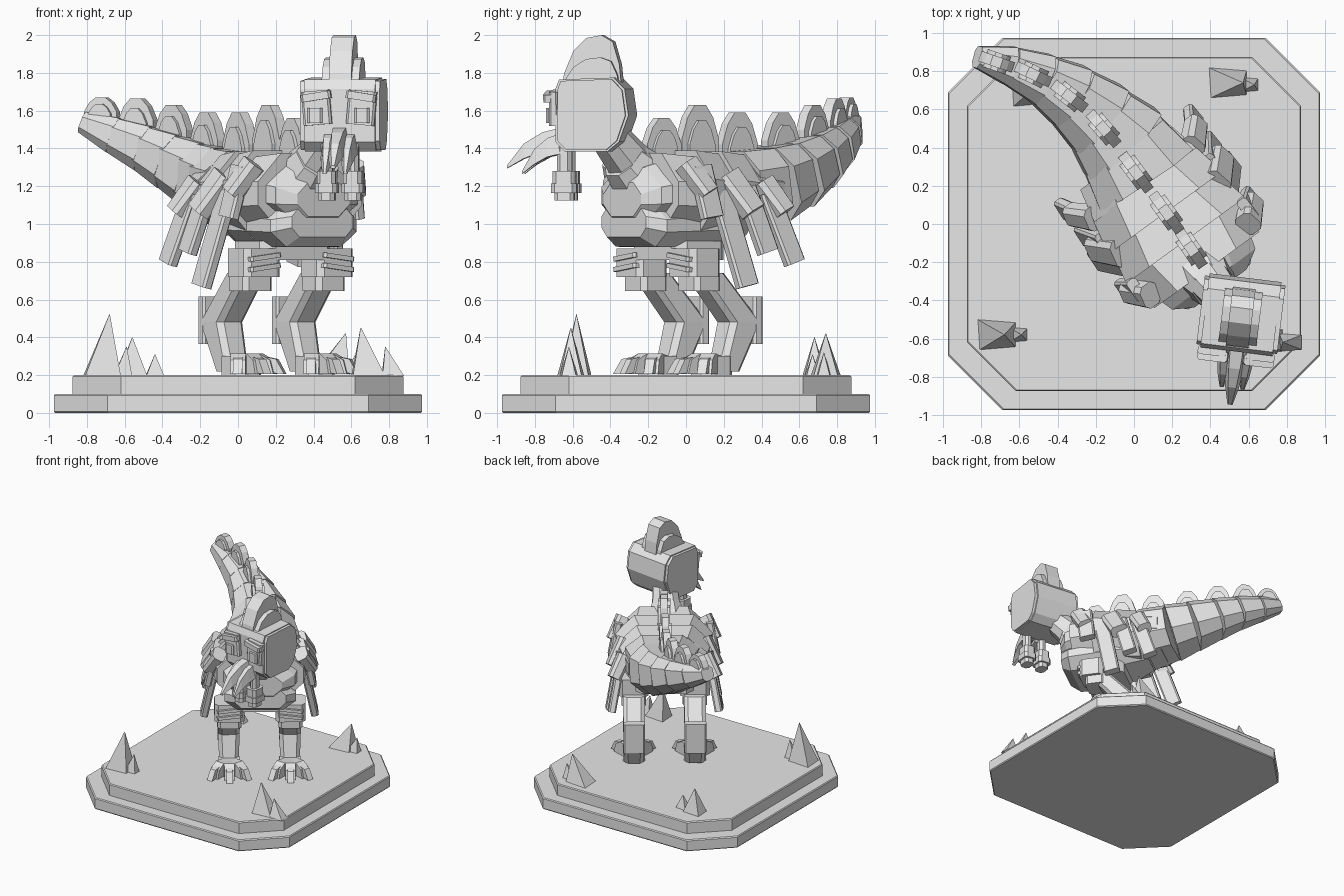
import bpy, bmesh, math
from math import radians, cos, sin, pi
from mathutils import Matrix, Vector

old = bpy.data.objects.get("Cube")
if old:
    bpy.data.objects.remove(old, do_unlink=True)

stone = bpy.data.materials.new("stone_grey")
stone.use_nodes = True
stone.diffuse_color = (0.8, 0.8, 0.8, 1)
stone.node_tree.nodes["Principled BSDF"].inputs["Base Color"].default_value = (0.8, 0.8, 0.8, 1)

WORLD = Matrix()
BODY = Matrix.Translation((0.2, 0.01, 0)) @ Matrix.Rotation(radians(36), 4, 'Z')
HEAD = Matrix.Translation((0.56, -0.48, 1.575)) @ Matrix.Rotation(radians(-7), 4, 'Z')


def loft(name, rings, frame=WORLD):
    """Skin a list of equal-length point rings and cap both ends."""
    bm = bmesh.new()
    loops = [[bm.verts.new(frame @ Vector(p)) for p in ring] for ring in rings]
    n = len(loops[0])
    for a, b in zip(loops, loops[1:]):
        for i in range(n):
            bm.faces.new((a[i], a[(i + 1) % n], b[(i + 1) % n], b[i]))
    bm.faces.new(loops[0])
    bm.faces.new(loops[-1])
    bmesh.ops.recalc_face_normals(bm, faces=bm.faces)
    mesh = bpy.data.meshes.new(name)
    bm.to_mesh(mesh)
    bm.free()
    mesh.materials.append(stone)
    obj = bpy.data.objects.new(name, mesh)
    bpy.context.collection.objects.link(obj)
    return obj


def octagon(w, h, c, d=None):
    """Outline of a w x h half-size rectangle with cut corners."""
    d = c if d is None else d
    return [(w, -h + d), (w, h - d), (w - c, h), (-w + c, h),
            (-w, h - d), (-w, -h + d), (-w + c, -h), (w - c, -h)]


def block(name, pos, size, frame=WORLD, rot=(0, 0, 0), cut=0.012, taper=1.0):
    """Upright cut-corner box; taper scales its bottom end."""
    turn = Matrix.Rotation(radians(rot[2]), 4, 'Z') @ Matrix.Rotation(radians(rot[1]), 4, 'Y') \
        @ Matrix.Rotation(radians(rot[0]), 4, 'X')
    out = octagon(size[0] / 2, size[1] / 2, cut)
    h = size[2] / 2
    return loft(name, [[(x * taper, y * taper, -h) for x, y in out], [(x, y, h) for x, y in out]],
                frame @ Matrix.Translation(pos) @ turn)


def slab(name, outline, half, frame):
    """Side profile of (y, z) points, extruded along x."""
    return loft(name, [[(s * half, y, z) for y, z in outline] for s in (-1, 1)], frame)


def hull_ring(u, w, low, high, cut=0.15):
    mid, h = (low + high) / 2, (high - low) / 2
    return [(x, -u, mid + z) for x, z in octagon(w, h, cut, min(cut, h * 0.7))]


def limb(name, points, frame):
    """Octagonal limb through (x, y, z, half width, half depth) stations."""
    return loft(name, [[(x + a, y + b, z) for a, b in octagon(w, d, 0.03)] for x, y, z, w, d in points], frame)


# Two-tier plinth
for name, half, cut, low, high in (("plinth_lower", 0.975, 0.285, 0, 0.1),
                                   ("plinth_upper", 0.875, 0.255, 0.09, 0.2)):
    steps = ((half - 0.006, low), (half, low + 0.008), (half, high - 0.008), (half - 0.006, high))
    loft(name, [[(x, y, z) for x, y in octagon(h, h, cut)] for h, z in steps])

# Rock spikes: base centre, base radius, height, lean of the tip
for x, y, r, h, lean in ((-0.72, -0.58, 0.1, 0.32, 0.04), (-0.61, -0.58, 0.05, 0.15, 0.02),
                         (0.49, 0.74, 0.1, 0.22, 0.08), (0.6, 0.73, 0.05, 0.12, 0.03),
                         (0.69, -0.61, 0.09, 0.25, -0.04), (0.82, -0.62, 0.06, 0.15, -0.04),
                         (-0.56, 0.68, 0.08, 0.2, 0), (-0.44, 0.67, 0.05, 0.11, 0)):
    base = [(x + r * cx, y + r * 0.8 * cy, 0.195) for cx, cy in ((1, .8), (-1, 1), (-.9, -1), (1, -.8))]
    loft("rock_spike", [base, [(x + lean + (px - x) * .02, y + (py - y) * .02, 0.2 + h) for px, py, _ in base]])

# Overlapping body shells
for u0, u1, w0, w1, low, high in ((-0.42, -0.24, 0.29, 0.33, 1.0, 1.36), (-0.25, -0.06, 0.33, 0.37, 0.94, 1.385),
                                  (-0.08, 0.12, 0.34, 0.385, 0.92, 1.39), (0.1, 0.31, 0.37, 0.34, 0.95, 1.375)):
    loft("body_shell", [hull_ring(u0, w0, low, high - 0.02), hull_ring(u1, w1, low, high)], BODY)
loft("breast", [hull_ring(0.24, 0.31, 1.0, 1.34), hull_ring(0.37, 0.27, 1.0, 1.3),
                hull_ring(0.43, 0.17, 1.04, 1.22, 0.07)], BODY)
loft("belly", [hull_ring(-0.3, 0.2, 0.95, 1.15, 0.1), hull_ring(-0.05, 0.28, 0.87, 1.15, 0.1),
               hull_ring(0.34, 0.28, 0.88, 1.1, 0.1), hull_ring(0.42, 0.2, 0.93, 1.09, 0.05)], BODY)
block("pelvis", (0, -0.06, 0.86), (0.46, 0.34, 0.1), BODY, cut=0.06)

# Neck with stepped collars
for name, a, b, r in (("neck", (0.32, -0.2, 1.2), (0.5, -0.42, 1.48), 0.1),
                      ("neck_collar", (0.34, -0.22, 1.22), (0.42, -0.33, 1.34), 0.125)):
    axis = Vector(b) - Vector(a)
    aim = Matrix.Translation(a) @ axis.to_track_quat('Z', 'Y').to_matrix().to_4x4()
    loft(name, [[(x * k, y * k, z) for x, y in octagon(r, r, r * 0.5)]
                for z, k in ((0, 1.25), (axis.length, 0.9))], aim)

# Tail: stepped tapering segments along a curve (x, y, z, half width, half height)
tail = [(0.06, 0.24, 1.18, 0.27, 0.19), (-0.06, 0.42, 1.21, 0.235, 0.185), (-0.18, 0.55, 1.26, 0.195, 0.165),
        (-0.33, 0.67, 1.33, 0.16, 0.14), (-0.48, 0.76, 1.4, 0.125, 0.115),
        (-0.65, 0.83, 1.47, 0.095, 0.09), (-0.82, 0.875, 1.54, 0.055, 0.055)]


def tail_ring(station, along, grow):
    aim = Matrix.Translation(station[:3]) @ along.to_track_quat('Y', 'Z').to_matrix().to_4x4()
    w, h = station[3] * grow, station[4] * grow
    return [aim @ Vector((x, 0, z)) for x, z in octagon(w, h, w * 0.45, h * 0.5)]


for a, b in zip(tail, tail[1:]):
    along = Vector(b[:3]) - Vector(a[:3])
    loft("tail_segment", [tail_ring(a, along, 1.08), tail_ring(b, along, 1.04)])

# Spine plates: a broad thin plate with a smaller thick one, following the back
plates = [(0.3, -0.13, 1.36, 0.2), (0.17, 0.06, 1.37, 0.26), (0.01, 0.27, 1.35, 0.24), (-0.16, 0.5, 1.38, 0.21),
          (-0.34, 0.67, 1.44, 0.19), (-0.53, 0.785, 1.5, 0.165), (-0.72, 0.85, 1.56, 0.11)]
fin = ((0.5, -0.3), (0.5, 0.3), (0.34, 0.75), (0.15, 1), (-0.15, 1), (-0.34, 0.75), (-0.5, 0.3), (-0.5, -0.3))
for i, (x, y, z, h) in enumerate(plates):
    a, b = plates[max(i - 1, 0)], plates[min(i + 1, len(plates) - 1)]
    aim = Matrix.Translation((x, y, z)) @ Matrix.Rotation(math.atan2(b[1] - a[1], b[0] - a[0]) - pi / 2, 4, 'Z')
    length = 0.14 + h * 0.4
    for name, half, k in (("spine_plate", 0.028, 1.0), ("spine_plate_core", 0.048, 0.68)):
        slab(name, [(p * length * k, q * h * k) for p, q in fin], half, aim)

# Both sides: wings, hanging flaps, legs and feet
for s, side in ((1, "left"), (-1, "right")):
    for y, z, length, width, tilt in ((-0.16, 1.17, 0.28, 0.13, 8), (0.02, 0.92, 0.52, 0.13, 12),
                                      (0.17, 1.02, 0.36, 0.12, 16), (0.33, 0.98, 0.4, 0.12, 18)):
        block(side + "_feather_flap", (s * 0.385, y, z), (0.06, width, length), BODY,
              (tilt, -s * 11, 0), 0.012)
    for y, z, k in ((-0.2, 1.24, 1), (0.08, 1.16, 1.2), (0.3, 1.14, 1)):
        block(side + "_wing_stub", (s * 0.36, y, z), (0.11, 0.13 * k, 0.2 * k), BODY, (25, -s * 28, 0), 0.025, 0.9)
    leg = s * 0.24
    block(side + "_thigh_cuff", (leg, -0.13, 0.795), (0.235, 0.2, 0.15), BODY, cut=0.03)
    for z in (0.77, 0.825):
        block(side + "_cuff_band", (leg, -0.15, z), (0.2, 0.2, 0.025), BODY, (0, s * 7, 0))
    block(side + "_garter", (leg, -0.1, 0.69), (0.19, 0.17, 0.09), BODY, cut=0.025)
    limb(side + "_leg", [(leg, -0.07, 0.74, 0.085, 0.09), (leg, 0.16, 0.48, 0.085, 0.1),
                         (leg, 0.06, 0.22, 0.075, 0.07)], BODY)
    block(side + "_spur_plate", (leg, 0.23, 0.49), (0.17, 0.06, 0.25), BODY)
    block(side + "_foot", (leg, -0.02, 0.25), (0.17, 0.2, 0.1), BODY, cut=0.04)
    for angle in (-38, 0, 38):
        toe = BODY @ Matrix.Translation((leg, 0, 0)) @ Matrix.Rotation(radians(angle), 4, 'Z')
        slab(side + "_toe", [(0, 0.205), (0, 0.3), (-0.12, 0.315), (-0.18, 0.28), (-0.2, 0.205)], 0.04, toe)
        slab(side + "_claw", [(-0.16, 0.215), (-0.16, 0.295), (-0.21, 0.285), (-0.255, 0.205)], 0.025, toe)

# Head block with octagonal cheek discs
skull = [(-0.17, 0.19), (0.12, 0.2), (0.18, 0.14), (0.2, 0), (0.15, -0.14), (0.09, -0.19),
         (-0.14, -0.19), (-0.19, -0.14), (-0.19, 0.14)]
slab("skull", skull, 0.19, HEAD)
for s, side in ((1, "left"), (-1, "right")):
    slab(side + "_cheek_disc", [(y * 0.93, z * 0.96) for y, z in skull], 0.028,
         HEAD @ Matrix.Translation((s * 0.185, 0, 0)))
    block(side + "_eye_socket", (s * 0.12, -0.2, 0.04), (0.15, 0.05, 0.18), HEAD, (0, s * 5, 0))
    block(side + "_eye", (s * 0.125, -0.225, 0.0), (0.08, 0.04, 0.08), HEAD)
    block(side + "_brow", (s * 0.12, -0.225, 0.1), (0.16, 0.06, 0.04), HEAD, (0, s * 9, 0))
    # Wattle with stepped rings
    for z, w, h in ((-0.22, 0.06, 0.16), (-0.33, 0.1, 0.07), (-0.385, 0.115, 0.05), (-0.42, 0.085, 0.06)):
        block(side + "_wattle", (s * 0.07, -0.155, z), (w, w + 0.02, h), HEAD, cut=0.02)

# Comb: tall middle crest and a wider lower layer
crest = [(-0.17, 0.15), (-0.16, 0.22), (-0.11, 0.34), (-0.04, 0.41), (0.04, 0.425), (0.1, 0.39),
         (0.135, 0.27), (0.15, 0.12)]
slab("comb", crest, 0.06, HEAD)
slab("comb_base", [(y * 0.95, 0.13 + (z - 0.13) * 0.6) for y, z in crest], 0.1, HEAD)

# Hooked beak of layered, drooping blades
for x, drop, reach, w in ((0, 0, 1, 0.045), (0.055, 0.03, 0.72, 0.035), (-0.055, 0.03, 0.72, 0.035)):
    path = ((-0.16, -0.17, -0.06, 1.3), (-0.28, -0.19, -0.09, 1.1), (-0.38, -0.23, -0.15, 0.8),
            (-0.47, -0.28, -0.265, 0.3))
    loft("beak_blade", [[(x + i * w * k, -0.16 + (y + 0.16) * reach, z - drop)
                         for i, z in ((-1, lo), (1, lo), (0.6, hi), (-0.6, hi))] for y, lo, hi, k in path], HEAD)
